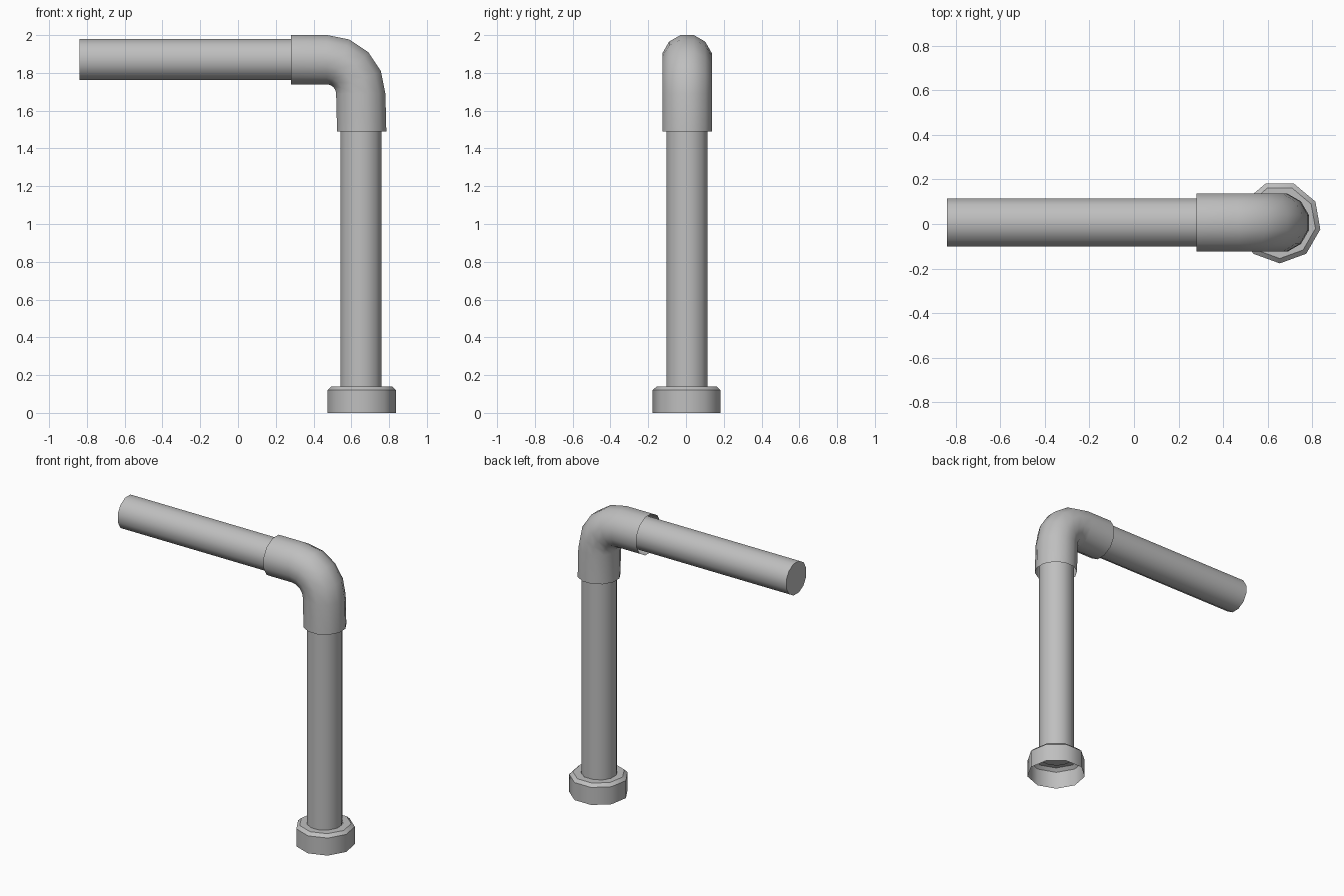
import bpy, math
from mathutils import Vector

if "Cube" in bpy.data.objects:
    bpy.data.objects.remove(bpy.data.objects["Cube"], do_unlink=True)

GREY = (0.52, 0.52, 0.52, 1)
mat = bpy.data.materials.new("pipe grey")
mat.use_nodes = True
mat.diffuse_color = GREY
mat.node_tree.nodes["Principled BSDF"].inputs["Base Color"].default_value = GREY

Y = 0.006       # the pipe run sits a touch behind centre
POST_X = 0.652
ARM_Z = 1.87


def tube(name, rings, sides, turn=0.0, capped=False):
    """Skin rings of (centre, radius, bend); bend 0 faces -x, bend 90 degrees faces up."""
    verts, faces = [], []
    for centre, radius, bend in rings:
        u = Vector((math.sin(bend), 0, math.cos(bend)))
        for k in range(sides):
            a = turn + math.tau * k / sides
            verts.append(Vector(centre) + radius * (math.cos(a) * u + math.sin(a) * Vector((0, 1, 0))))
    for r in range(len(rings) - 1):
        for k in range(sides):
            a, b = r * sides + k, r * sides + (k + 1) % sides
            faces.append((a, b, b + sides, a + sides))
    if capped:
        last = (len(rings) - 1) * sides
        faces.append(tuple(reversed(range(sides))))
        faces.append(tuple(range(last, last + sides)))
    mesh = bpy.data.meshes.new(name)
    mesh.from_pydata(verts, [], faces)
    mesh.materials.append(mat)
    obj = bpy.data.objects.new(name, mesh)
    bpy.context.collection.objects.link(obj)
    bpy.ops.object.select_all(action="DESELECT")
    obj.select_set(True)
    bpy.context.view_layer.objects.active = obj
    bpy.ops.object.shade_smooth_by_angle(angle=math.radians(42))
    return obj


UP = math.pi / 2
HALF = math.pi / 12     # puts a flat, not a corner, on top of a 12-sided tube

# Straight pipes, closed at both ends
tube("horizontal_pipe", [((x, Y, ARM_Z), 0.112, 0) for x in (-0.84, 0.42)], 12, HALF, True)
tube("vertical_pipe", [((POST_X, Y, z), 0.112, UP) for z in (1.62, 0.13)], 12, HALF, True)

# Elbow fitting: open sleeve, quarter bend, open sleeve
BEND = 0.18
elbow = [((0.28, Y, ARM_Z), 0.135, 0)]
for i in range(5):
    t = UP * i / 4
    elbow.append(((0.47 + BEND * math.sin(t), Y, ARM_Z - BEND * (1 - math.cos(t))), 0.135, t))
elbow.append(((0.655, Y, 1.49), 0.135, UP))
tube("elbow_fitting", elbow, 12, HALF)

# Nine-sided end collar, hollow underneath, with a chamfered top
profile = [(0.112, 0.14), (0.163, 0.14), (0.185, 0.12), (0.185, 0.0)]
tube("end_collar", [((0.655, Y + 0.002, z), r, UP) for r, z in profile], 9, -UP)
